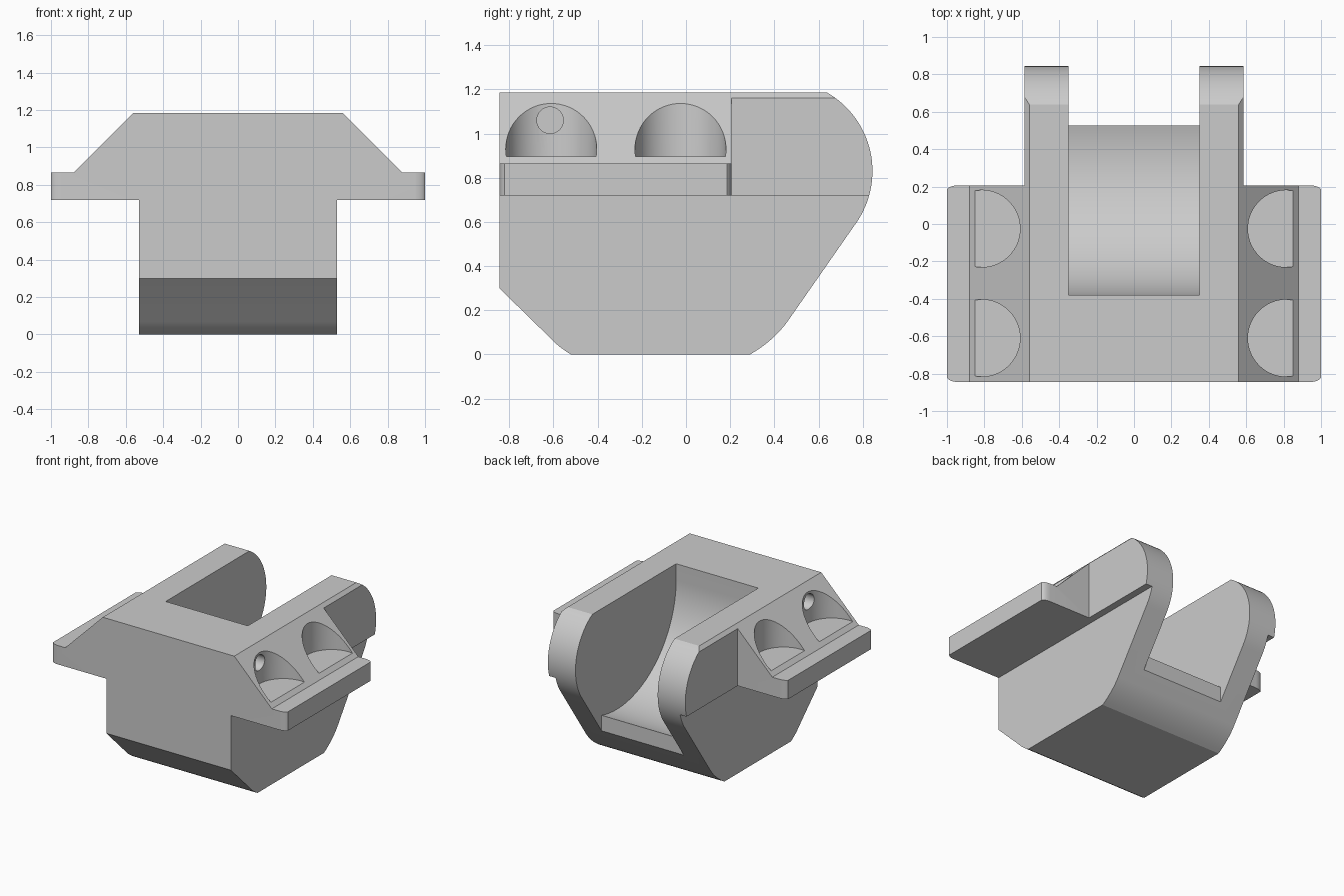
import bpy, bmesh, math
from mathutils import Vector

old = bpy.data.objects.get("Cube")
if old:
    bpy.data.objects.remove(old, do_unlink=True)

grey = bpy.data.materials.new("plain grey")
grey.use_nodes = True
grey.diffuse_color = (0.6, 0.6, 0.6, 1)
grey.node_tree.nodes["Principled BSDF"].inputs["Base Color"].default_value = (0.6, 0.6, 0.6, 1)


def arc(cy, cz, r, a0, a1, n):
    """Points on a circular arc, angles in degrees."""
    angles = [math.radians(a0 + (a1 - a0) * i / n) for i in range(n + 1)]
    return [(cy + r * math.cos(a), cz + r * math.sin(a)) for a in angles]


def bend(p, c, q, n=8):
    """Points on a quadratic curve from p to q."""
    p, c, q = Vector(p), Vector(c), Vector(q)
    ts = [i / n for i in range(n + 1)]
    return [tuple(p * (1 - t) ** 2 + c * 2 * t * (1 - t) + q * t * t) for t in ts]


def prism(name, pts, axis, lo, hi):
    """Extrude a 2D outline along x (points y,z), y (x,z) or z (x,y)."""
    place = {"x": lambda a, b, d: (d, a, b),
             "y": lambda a, b, d: (a, d, b),
             "z": lambda a, b, d: (a, b, d)}[axis]
    bm = bmesh.new()
    low = [bm.verts.new(place(a, b, lo)) for a, b in pts]
    high = [bm.verts.new(place(a, b, hi)) for a, b in pts]
    bm.faces.new(low[::-1])
    bm.faces.new(high)
    for i in range(len(pts)):
        j = (i + 1) % len(pts)
        bm.faces.new((low[i], low[j], high[j], high[i]))
    bm.normal_update()
    if bm.calc_volume(signed=True) < 0:
        bmesh.ops.reverse_faces(bm, faces=bm.faces[:])
    mesh = bpy.data.meshes.new(name)
    bm.to_mesh(mesh)
    bm.free()
    ob = bpy.data.objects.new(name, mesh)
    bpy.context.scene.collection.objects.link(ob)
    return ob


def carve(target, cutter, operation="DIFFERENCE"):
    """Bake a boolean into the target, using the first solver that succeeds."""
    cutter.hide_render = True
    mod = target.modifiers.new("carve", "BOOLEAN")
    mod.operation = operation
    mod.object = cutter
    for solver in ("MANIFOLD", "EXACT", "FLOAT"):
        mod.solver = solver
        bpy.context.view_layer.update()
        graph = bpy.context.evaluated_depsgraph_get()
        result = bpy.data.meshes.new_from_object(target.evaluated_get(graph), depsgraph=graph)
        if result.polygons and len(result.vertices) != len(target.data.vertices):
            target.data = result
            break
    target.modifiers.remove(mod)
    bpy.data.objects.remove(cutter, do_unlink=True)


# Body: side outline with rounded belly corners and round arm ends
side = [(-0.845, 1.185), (-0.845, 0.3)]
side += bend((-0.62, 0.08), (-0.577, 0.033), (-0.52, 0))
side += bend((0.29, 0), (0.397, 0.062), (0.46, 0.15))
side += arc(0.434, 0.83, 0.41, -35, 60, 32)
body = prism("cradle_body", side, "x", -1, 1)

# Front outline: narrow hull, side flanges, sloped shoulders
half = [(0.53, -0.1), (0.53, 0.72), (1.1, 0.72), (1.1, 0.865), (0.88, 0.865), (0.46, 1.285)]
front = half + [(-x, z) for x, z in reversed(half)]
carve(body, prism("front_outline", front, "y", -2, 2), "INTERSECT")

# Slot between the arms with a curved floor and a rear lip
trough = [(-0.38, 1.4)] + arc(0.34, 1.06, 0.72, 180, 285, 48)
trough += [(0.527, 0.1), (1.2, 0.1), (1.2, 1.4)]
carve(body, prism("slot", trough, "x", -0.35, 0.35))

for s in (1, -1):
    # Clear the space behind the flange and round its outer corners
    rear = [(0.585, 0.207)] + bend((0.94, 0.207), (0.985, 0.205), (1, 0.185))
    rear += [(1.2, 0.185), (1.2, 1.2), (0.585, 1.2)]
    nose = bend((0.94, -0.846), (0.985, -0.842), (1, -0.822))
    nose += [(1.2, -0.822), (1.2, -1.2), (0.94, -1.2)]
    for name, plan in (("rear_gap", rear), ("nose_corner", nose)):
        carve(body, prism(name, [(s * x, y) for x, y in plan], "z", -0.3, 1.6))
    # Round sockets sunk straight down into the shoulders
    for y in (-0.61, -0.025):
        ring = arc(s * 0.815, y, 0.206, 0, 360, 64)[:-1]
        carve(body, prism("socket", ring, "z", 0.895, 1.5))
    # Blind pin hole in the wall of the front socket
    ring = arc(-0.615, 1.06, 0.06, 0, 360, 32)[:-1]
    carve(body, prism("pin_hole", ring, "x", *sorted((s * 0.48, s * 0.8))))

# Finish: one colour, smooth curves with crisp edges
body.data.materials.clear()
body.data.materials.append(grey)
bpy.ops.object.select_all(action="DESELECT")
body.select_set(True)
bpy.context.view_layer.objects.active = body
bpy.ops.object.shade_smooth_by_angle(angle=math.radians(25))
